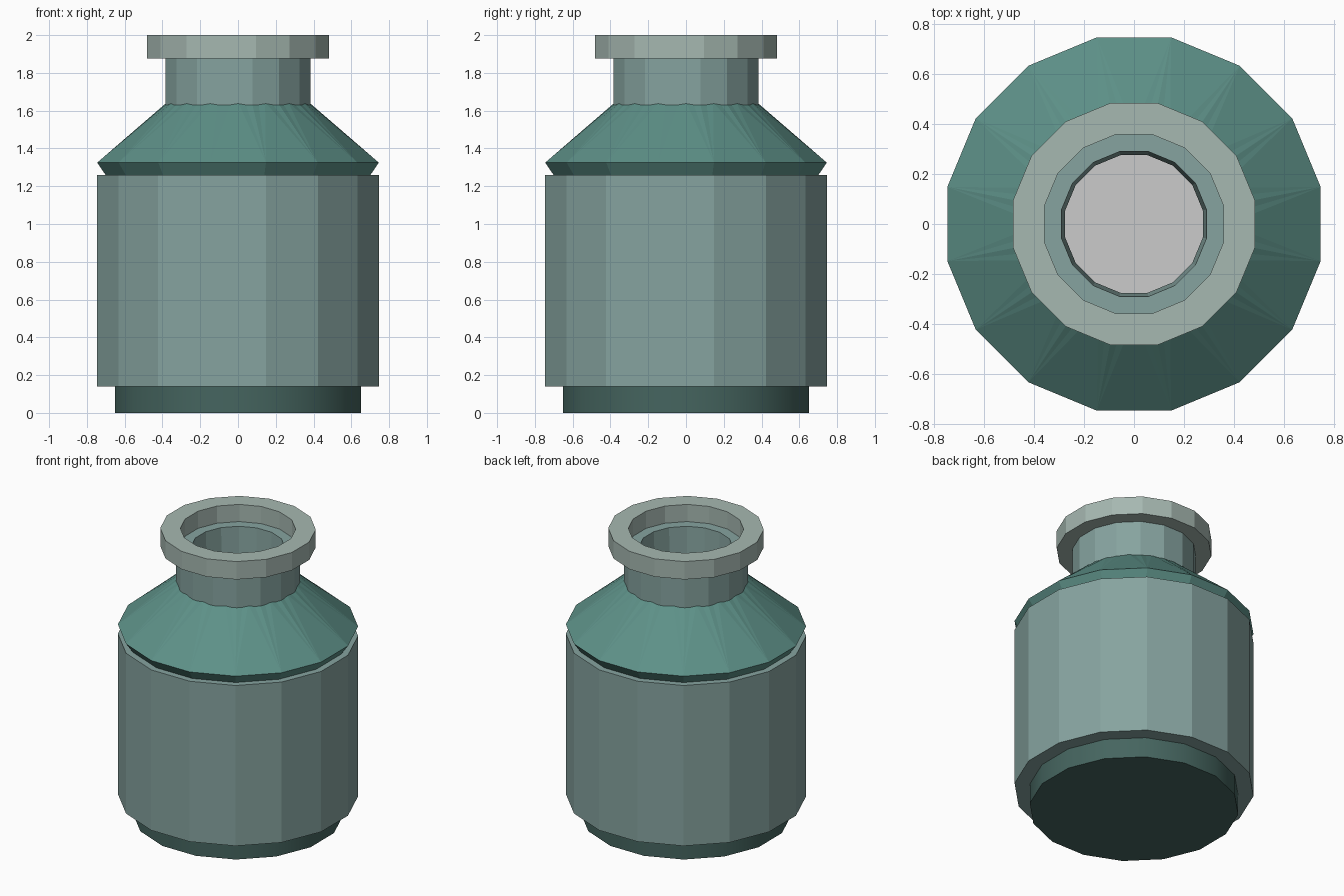
import bpy, bmesh, math

if "Cube" in bpy.data.objects:
    bpy.data.objects.remove(bpy.data.objects["Cube"])

SIDES = 16


def material(name, rgb):
    m = bpy.data.materials.new(name)
    m.diffuse_color = (*rgb, 1)
    m.use_nodes = True
    m.node_tree.nodes["Principled BSDF"].inputs["Base Color"].default_value = m.diffuse_color
    return m


def ring(bm, r, z, shift=0.5):
    """Ring of vertices; shift 0.5 puts a flat side to the front."""
    step = 2 * math.pi / SIDES
    return [bm.verts.new((r * math.cos((i + shift) * step),
                          r * math.sin((i + shift) * step), z)) for i in range(SIDES)]


def finish(bm, name, mat, recalc=True):
    if recalc:
        bmesh.ops.recalc_face_normals(bm, faces=bm.faces[:])
    me = bpy.data.meshes.new(name)
    bm.to_mesh(me)
    bm.free()
    ob = bpy.data.objects.new(name, me)
    bpy.context.collection.objects.link(ob)
    if mat:
        me.materials.append(mat)
    return ob


def turned(name, profile, mat, hollow=True):
    """Spin a profile of (radius, z); hollow closes the loop, else cap both ends."""
    bm = bmesh.new()
    rings = [ring(bm, r, z) for r, z in profile]
    pairs = list(zip(rings, rings[1:]))
    if hollow:
        pairs.append((rings[-1], rings[0]))
    else:
        bm.faces.new(rings[0])
        bm.faces.new(rings[-1])
    for a, b in pairs:
        for i in range(SIDES):
            j = (i + 1) % SIDES
            bm.faces.new((a[i], a[j], b[j], b[i]))
    return finish(bm, name, mat)


glass = material("pale_teal", (0.24, 0.37, 0.35))
teal = material("teal", (0.11, 0.28, 0.245))
dark = material("dark_teal", (0.06, 0.13, 0.115))
pale = material("pale_grey_green", (0.38, 0.48, 0.44))

# Smooth-shaded foot
base = turned("base", [(0.663, 0), (0.663, 0.15)], dark, hollow=False)
bpy.context.view_layer.objects.active = base
base.select_set(True)
bpy.ops.object.shade_smooth_by_angle(angle=math.radians(35))
base.select_set(False)

# Hollow body wall with its grey inner floor
turned("body", [(0.76, 0.14), (0.76, 1.26), (0.66, 1.26), (0.66, 0.14)], glass)
turned("inner_floor", [(0.65, 0.14), (0.65, 0.17)], None, hollow=False)

# Shoulder with undercut lip
turned("shoulder", [(0.715, 1.26), (0.76, 1.325), (0.375, 1.645),
                    (0.33, 1.60), (0.66, 1.26)], teal)

# Pleats: triangles to a half-step rotated ring, rising through the shoulder
bm = bmesh.new()
low, high = ring(bm, 0.76, 1.325), ring(bm, 0.375, 1.645, 1.0)
for i in range(SIDES):
    j = (i + 1) % SIDES
    bm.faces.new((low[i], low[j], high[i]))
    bm.faces.new((low[j], high[j], high[i]))
finish(bm, "shoulder_pleats", teal, recalc=False)

# Neck tube, narrowing slightly inside
turned("neck", [(0.392, 1.55), (0.392, 1.88), (0.295, 1.88), (0.28, 1.55)], glass)

# Rim collar
turned("rim", [(0.492, 1.875), (0.492, 2.0), (0.365, 2.0), (0.365, 1.875)], pale)
